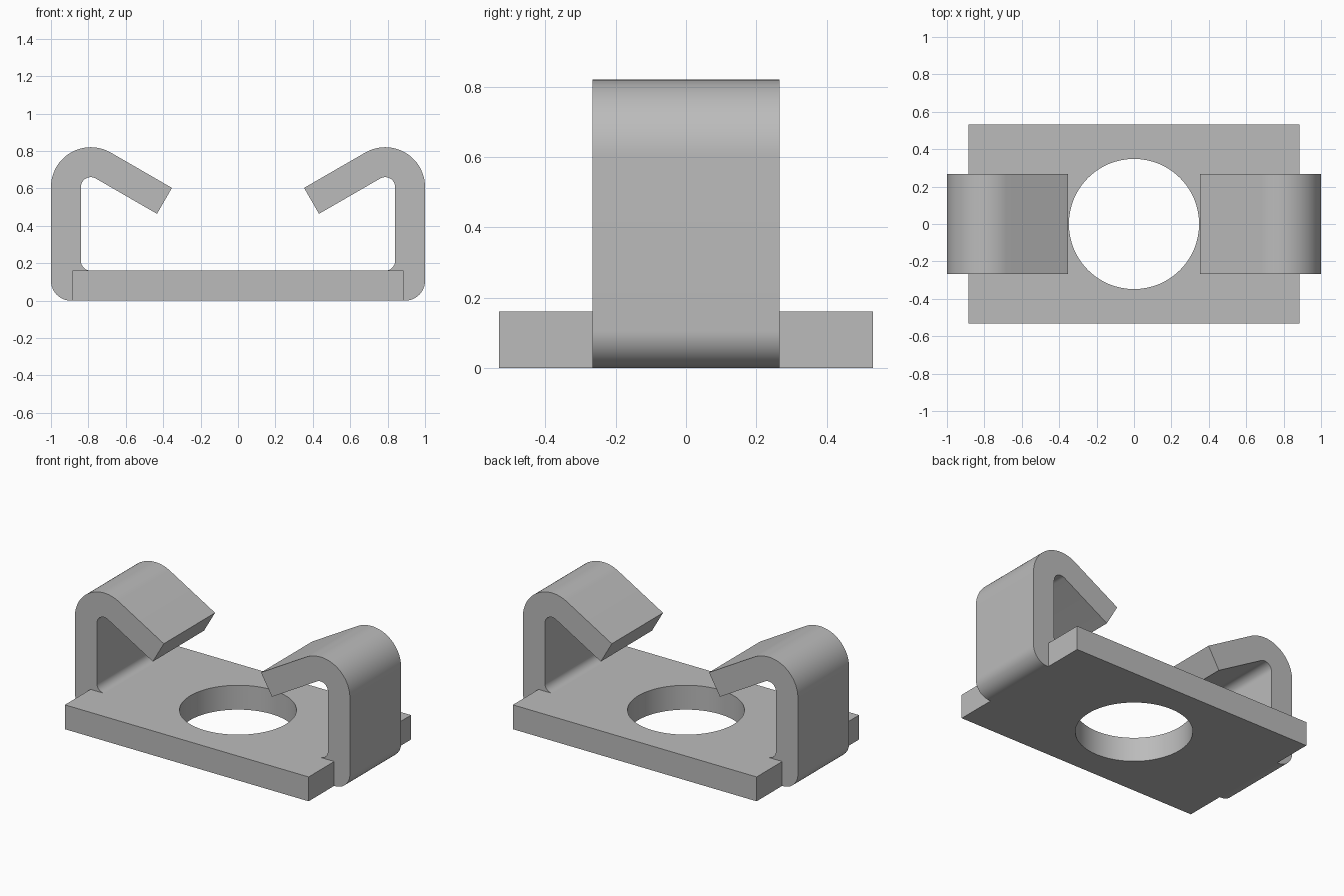
import bpy, bmesh
from math import radians, sin, cos

cube = bpy.data.objects.get("Cube")
if cube:
    bpy.data.objects.remove(cube, do_unlink=True)

# Dimensions
T = 0.16                      # stock thickness
PLATE_X, PLATE_Y = 0.886, 0.532
HOLE_R = 0.348
CLIP_Y = 0.266
R_IN, R_FOOT = 0.053, 0.106   # inner bend and outer foot radii
TOP_Z = 0.82
TAB = 0.378                   # length of the sloping tab

steel = bpy.data.materials.new("plain grey")
steel.use_nodes = True
grey = (0.5, 0.5, 0.5, 1)
steel.diffuse_color = grey
steel.node_tree.nodes["Principled BSDF"].inputs["Base Color"].default_value = grey


def finish(name, bm):
    bmesh.ops.recalc_face_normals(bm, faces=bm.faces)
    mesh = bpy.data.meshes.new(name)
    bm.to_mesh(mesh)
    bm.free()
    mesh.materials.append(steel)
    obj = bpy.data.objects.new(name, mesh)
    bpy.context.collection.objects.link(obj)
    return obj


def smooth(obj):
    bpy.ops.object.select_all(action="DESELECT")
    obj.select_set(True)
    bpy.context.view_layer.objects.active = obj
    bpy.ops.object.shade_smooth_by_angle(angle=radians(25))


def arc(cx, cz, r, start, end, steps=16):
    angles = [radians(start + (end - start) * i / steps) for i in range(steps + 1)]
    return [(cx + r * cos(a), cz + r * sin(a)) for a in angles]


# Base plate with a round through hole
bm = bmesh.new()
bmesh.ops.create_cube(bm, size=1)
bmesh.ops.scale(bm, vec=(2 * PLATE_X, 2 * PLATE_Y, T), verts=bm.verts)
bmesh.ops.translate(bm, vec=(0, 0, T / 2), verts=bm.verts)
plate = finish("base_plate", bm)

bm = bmesh.new()
bmesh.ops.create_cone(bm, cap_ends=True, segments=96, radius1=HOLE_R, radius2=HOLE_R, depth=1)
cutter = finish("hole_cutter", bm)
cutter.hide_render = True
cut = plate.modifiers.new("hole", "BOOLEAN")
cut.operation = "DIFFERENCE"
cut.solver = "EXACT"
cut.object = cutter
bpy.context.view_layer.objects.active = plate
bpy.ops.object.modifier_apply(modifier=cut.name)
bpy.data.objects.remove(cutter, do_unlink=True)
smooth(plate)

# Clip outline: rounded foot, upright, top bend, sloping tab, inner side back down
bend_x = 1 - T - R_IN
bend_z = TOP_Z - T - R_IN
outer_bend = arc(bend_x, bend_z, T + R_IN, 0, 120, 32)
inner_bend = arc(bend_x, bend_z, R_IN, 120, 0)
slope = radians(210)


def along_tab(p):
    return (p[0] + TAB * cos(slope), p[1] + TAB * sin(slope))


outline = [(PLATE_X, 0)]
outline += arc(1 - R_FOOT, R_FOOT, R_FOOT, -90, 0)
outline += outer_bend
outline += [along_tab(outer_bend[-1]), along_tab(inner_bend[0])]
outline += inner_bend
outline += arc(bend_x, T + R_IN, R_IN, 0, -90)
outline += [(PLATE_X, T)]


def make_clip(name, side):
    bm = bmesh.new()
    face = bm.faces.new([bm.verts.new((side * x, -CLIP_Y, z)) for x, z in outline])
    swept = bmesh.ops.extrude_face_region(bm, geom=[face])["geom"]
    verts = [g for g in swept if isinstance(g, bmesh.types.BMVert)]
    bmesh.ops.translate(bm, vec=(0, 2 * CLIP_Y, 0), verts=verts)
    smooth(finish(name, bm))


make_clip("left_clip", 1)
make_clip("right_clip", -1)
